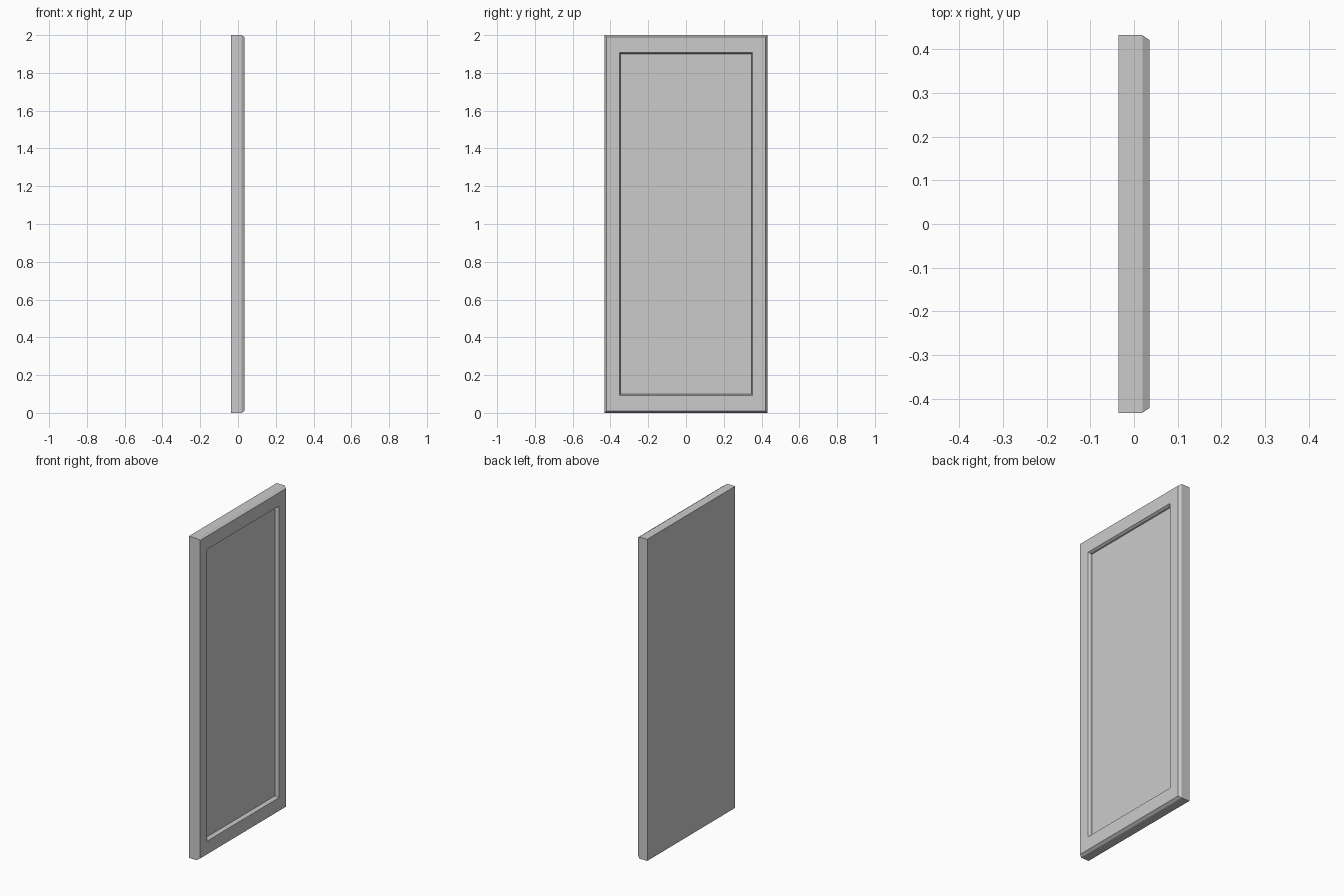
import bpy, bmesh

if "Cube" in bpy.data.objects:
    bpy.data.objects.remove(bpy.data.objects["Cube"])

def make_object(name, sections, cap_first, cap_last):
    """Skin a chain of rectangular loops given as (x, half_y, z_margin)."""
    bm = bmesh.new()
    loops = []
    for x, hy, m in sections:
        loops.append([bm.verts.new((x, sy * hy, z)) for sy, z in
                      ((-1, m), (1, m), (1, 2 - m), (-1, 2 - m))])
    for a, b in zip(loops, loops[1:]):
        for i in range(4):
            j = (i + 1) % 4
            bm.faces.new((a[i], a[j], b[j], b[i]))
    if cap_first:
        bm.faces.new(loops[0][::-1])
    if cap_last:
        bm.faces.new(loops[-1])
    bmesh.ops.recalc_face_normals(bm, faces=bm.faces)
    mesh = bpy.data.meshes.new(name)
    bm.to_mesh(mesh)
    bm.free()
    obj = bpy.data.objects.new(name, mesh)
    bpy.context.collection.objects.link(obj)
    return obj

# Door slab: flat back, bevelled front rim, raised border and recessed panel
make_object("door_panel", [
    (-0.036, 0.432, 0.0),
    (0.019, 0.432, 0.0),
    (0.035, 0.421, 0.011),
    (0.035, 0.353, 0.093),
    (0.024, 0.346, 0.100),
    (0.011, 0.346, 0.100),
], True, True)
